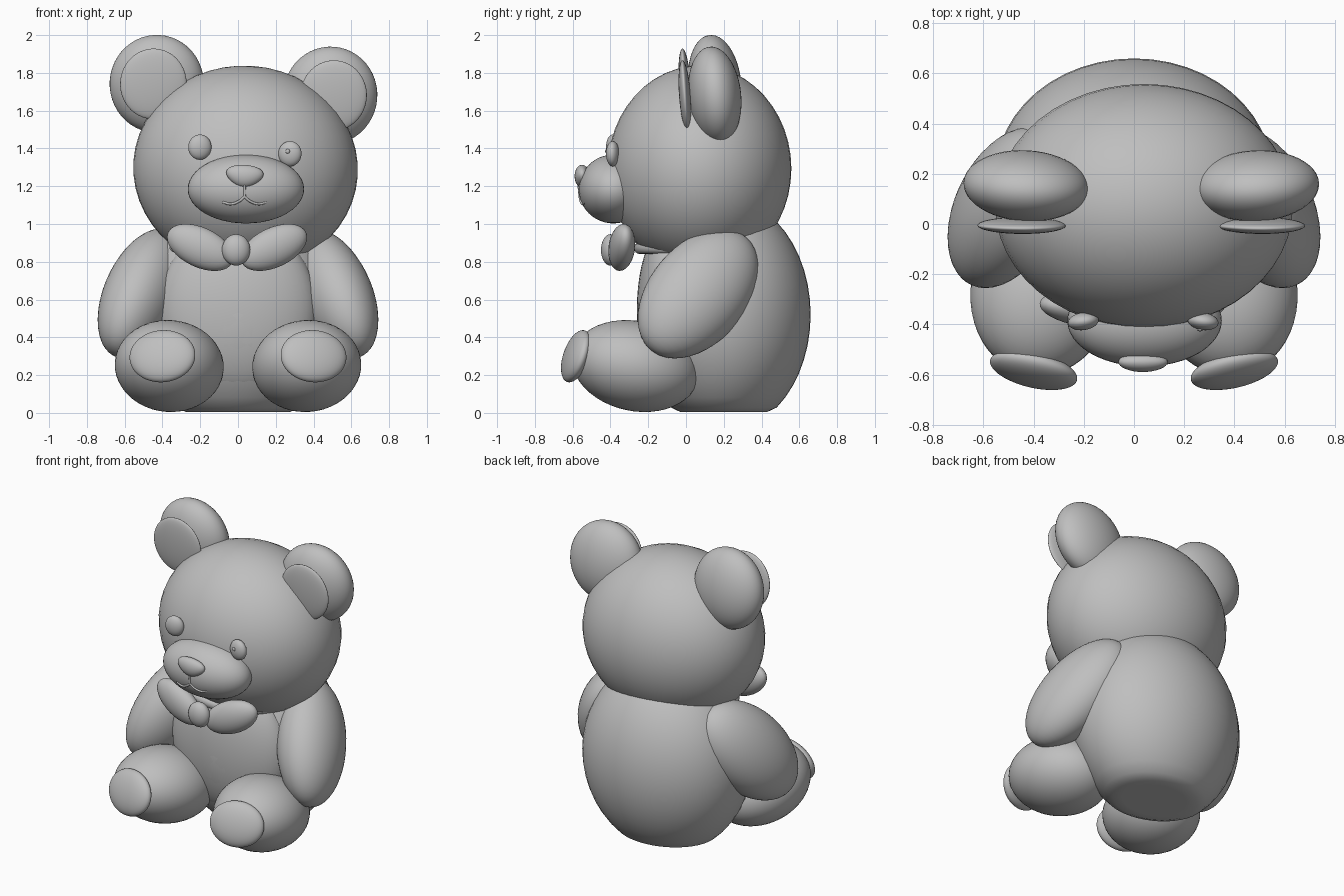
import bpy, bmesh
from math import radians
from mathutils import Vector, Matrix, Euler

cube = bpy.data.objects.get("Cube")
if cube:
    bpy.data.objects.remove(cube)

grey = bpy.data.materials.new("plush_grey")
grey.use_nodes = True
colour = (0.52, 0.52, 0.52, 1)
grey.diffuse_color = colour
grey.node_tree.nodes["Principled BSDF"].inputs["Base Color"].default_value = colour


def link(name, data):
    data.materials.append(grey)
    obj = bpy.data.objects.new(name, data)
    bpy.context.collection.objects.link(obj)
    return obj


def blob(name, centre, radii, angles=(0, 0, 0), turn=None, shape=None, segments=48):
    """Smooth ellipsoid; shape may edit the unit sphere, turn overrides angles."""
    bm = bmesh.new()
    bmesh.ops.create_uvsphere(bm, u_segments=segments, v_segments=segments // 2, radius=1)
    if shape:
        for v in bm.verts:
            shape(v.co)
    if turn is None:
        turn = Euler([radians(a) for a in angles]).to_matrix()
    bm.transform(Matrix.Translation(centre) @ turn.to_4x4() @ Matrix.Diagonal((*radii, 1)))
    for f in bm.faces:
        f.smooth = True
    mesh = bpy.data.meshes.new(name)
    bm.to_mesh(mesh)
    bm.free()
    return link(name, mesh)


# Torso, flattened where it sits, with a belly patch
torso = blob("torso", (0, 0.2, 0.52), (0.55, 0.46, 0.62))
for v in torso.data.vertices:
    v.co.z = max(v.co.z, 0.005)
blob("belly_patch", (0, -0.075, 0.55), (0.42, 0.185, 0.46))

# Head, leaning a little to its left
LEAN = 4
blob("head", (0.04, 0.072, 1.293), (0.595, 0.486, 0.545), (0, LEAN, 0))
blob("muzzle", (0.042, -0.385, 1.185), (0.308, 0.183, 0.182))


def taper(co):
    co.x *= 0.9 + 0.25 * co.z


blob("nose", (0.035, -0.55, 1.253), (0.106, 0.04, 0.06), (0, LEAN, 0), shape=taper, segments=32)

# Mouth: a stem and two upturned lines
mouth = bpy.data.curves.new("mouth", "CURVE")
mouth.dimensions = "3D"
mouth.bevel_depth = 0.007
mouth.bevel_resolution = 2
stem = [(0, -0.568, 1.21), (0, -0.562, 1.145)]
lines = [stem]
for s in (-1, 1):
    lines.append([stem[1], (s * 0.03, -0.557, 1.12), (s * 0.075, -0.546, 1.106),
                  (s * 0.115, -0.536, 1.116)])
for points in lines:
    spline = mouth.splines.new("BEZIER")
    spline.bezier_points.add(len(points) - 1)
    for bp, p in zip(spline.bezier_points, points):
        bp.co = Vector(p) + Vector((0.035, 0, 0))
        bp.handle_left_type = bp.handle_right_type = "AUTO"
link("mouth", mouth)

# Eyes and ears follow the lean of the head
for side, s, ear_x, ear_z, eye_x, eye_z in (("left", 1, 0.488, 1.68, 0.275, 1.372),
                                            ("right", -1, -0.43, 1.742, -0.202, 1.407)):
    blob(side + "_eye", (eye_x, -0.388, eye_z), (0.062, 0.035, 0.067), (0, LEAN, -s * 8), segments=32)
    blob(side + "_ear", (ear_x, 0.152, ear_z), (0.25, 0.14, 0.26), (6, LEAN, s * 3))
    blob(side + "_inner_ear", (ear_x + s * 0.018, -0.006, ear_z), (0.176, 0.031, 0.187), (4, LEAN, 0))
blob("eye_glint", (0.263, -0.422, 1.385), (0.012, 0.006, 0.012), segments=16)

# Paired limbs and bow loops
for side, s in (("left", 1), ("right", -1)):
    # Arm axes: along the limb, its broad width, its thickness
    along = Vector((-0.36 * s, 0.6, 0.72)).normalized()
    broad = Vector((1, 0, 0)).cross(along).normalized()
    shoulder = Matrix((broad, along.cross(broad), along)).transposed()
    blob(side + "_arm", (0.505 * s, 0.065, 0.632), (0.26, 0.2, 0.412), turn=shoulder)
    blob(side + "_leg", (0.364 * s, -0.268, 0.248), (0.287, 0.342, 0.238), (-12, 0, 10 * s))
    blob(side + "_foot_pad", (0.4 * s, -0.582, 0.3), (0.178, 0.058, 0.144), (-18, 0, 13 * s))
    blob(side + "_bow_loop", (0.195 * s - 0.005, -0.34, 0.876), (0.19, 0.068, 0.105),
         (0, -25 * s, 8 * s), segments=32)
blob("bow_knot", (-0.01, -0.4, 0.863), (0.075, 0.05, 0.083), segments=32)

# Neck ribbon behind the bow
bpy.ops.mesh.primitive_torus_add(major_radius=0.34, minor_radius=0.03, major_segments=64,
                                 minor_segments=16, location=(0, 0.04, 0.872))
ribbon = bpy.context.object
ribbon.name = "neck_ribbon"
ribbon.scale.y = 0.85
ribbon.data.materials.append(grey)
bpy.ops.object.shade_smooth()
